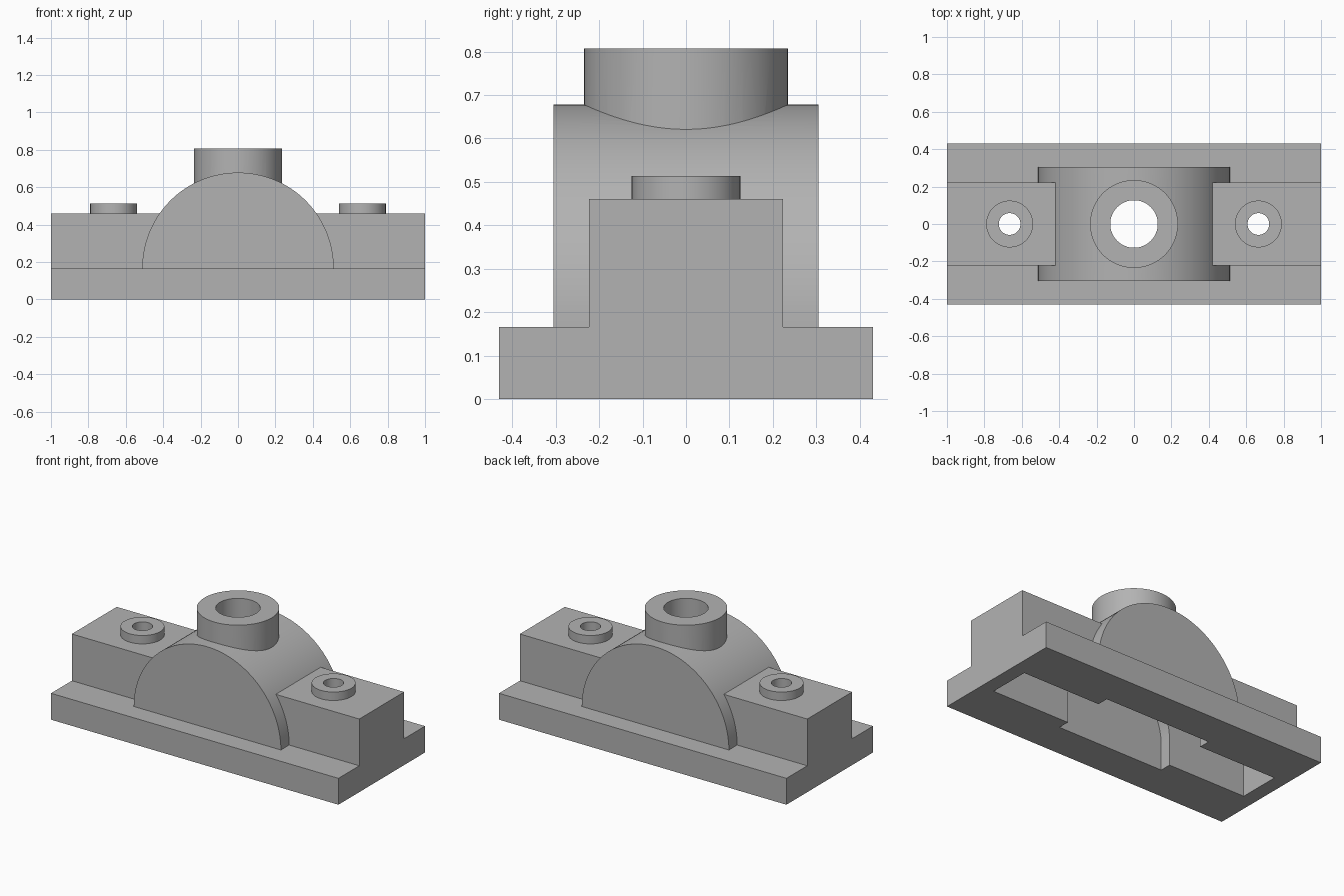
import bpy, bmesh, math
from mathutils import Vector

if "Cube" in bpy.data.objects:
    bpy.data.objects.remove(bpy.data.objects["Cube"], do_unlink=True)

grey = bpy.data.materials.new("matte_grey")
grey.use_nodes = True
colour = (0.45, 0.45, 0.45, 1)
grey.diffuse_color = colour
grey.node_tree.nodes["Principled BSDF"].inputs["Base Color"].default_value = colour


def extrude(name, outline, direction):
    """Closed solid from an outline swept along a vector."""
    bm = bmesh.new()
    face = bm.faces.new([bm.verts.new(p) for p in outline])
    new = bmesh.ops.extrude_face_region(bm, geom=[face])["geom"]
    verts = [g for g in new if isinstance(g, bmesh.types.BMVert)]
    bmesh.ops.translate(bm, verts=verts, vec=Vector(direction))
    bmesh.ops.recalc_face_normals(bm, faces=bm.faces)
    mesh = bpy.data.meshes.new(name)
    bm.to_mesh(mesh)
    bm.free()
    mesh.materials.append(grey)
    ob = bpy.data.objects.new(name, mesh)
    bpy.context.collection.objects.link(ob)
    return ob


def disc(name, x, radius, low, high):
    ring = [math.tau * i / 64 for i in range(64)]
    pts = [(x + radius * math.cos(a), radius * math.sin(a), low) for a in ring]
    return extrude(name, pts, (0, 0, high - low))


def arch(name, radius, half_depth, low):
    """Round-topped block lying along y."""
    pts = [(-radius, -half_depth, low), (radius, -half_depth, low)]
    for i in range(65):
        a = math.pi * i / 64
        pts.append((radius * math.cos(a), -half_depth, BASE_TOP + radius * math.sin(a)))
    return extrude(name, pts, (0, 2 * half_depth, 0))


def box(name, hx, hy, low, high):
    pts = [(-hx, -hy, low), (hx, -hy, low), (hx, hy, low), (-hx, hy, low)]
    return extrude(name, pts, (0, 0, high - low))


def combine(body, part, operation):
    mod = body.modifiers.new(part.name, "BOOLEAN")
    mod.operation = operation
    mod.solver = "EXACT"
    mod.object = part
    bpy.context.view_layer.objects.active = body
    bpy.ops.object.modifier_apply(modifier=mod.name)
    bpy.data.objects.remove(part, do_unlink=True)


BASE_TOP, BLOCK_TOP, WALL = 0.166, 0.46, 0.09

# Stepped base: wide flange with a narrower raised block
half = [(0.43, 0), (0.43, BASE_TOP), (0.223, BASE_TOP), (0.223, BLOCK_TOP)]
section = half + [(-y, z) for y, z in reversed(half)]
body = extrude("bearing_housing", [(-1, y, z) for y, z in section], (2, 0, 0))

# Arched middle, central boss and bolt bosses
combine(body, arch("arch", 0.512, 0.305, 0.08), "UNION")
combine(body, disc("central_boss", 0, 0.235, 0.56, 0.807), "UNION")
for x in (-0.665, 0.665):
    combine(body, disc("bolt_boss", x, 0.125, 0.42, 0.513), "UNION")

# Hollow underside
combine(body, box("slot", 1 - WALL, 0.133, -0.1, BLOCK_TOP - WALL), "DIFFERENCE")
combine(body, arch("arch_cavity", 0.37, 0.205, -0.1), "DIFFERENCE")

# Bores
combine(body, disc("central_bore", 0, 0.127, 0.3, 1), "DIFFERENCE")
for x in (-0.665, 0.665):
    combine(body, disc("bolt_bore", x, 0.058, 0.2, 1), "DIFFERENCE")

# Smooth round walls, sharp corners
bpy.ops.object.select_all(action="DESELECT")
body.select_set(True)
bpy.context.view_layer.objects.active = body
bpy.ops.object.shade_smooth_by_angle(angle=math.radians(25))
